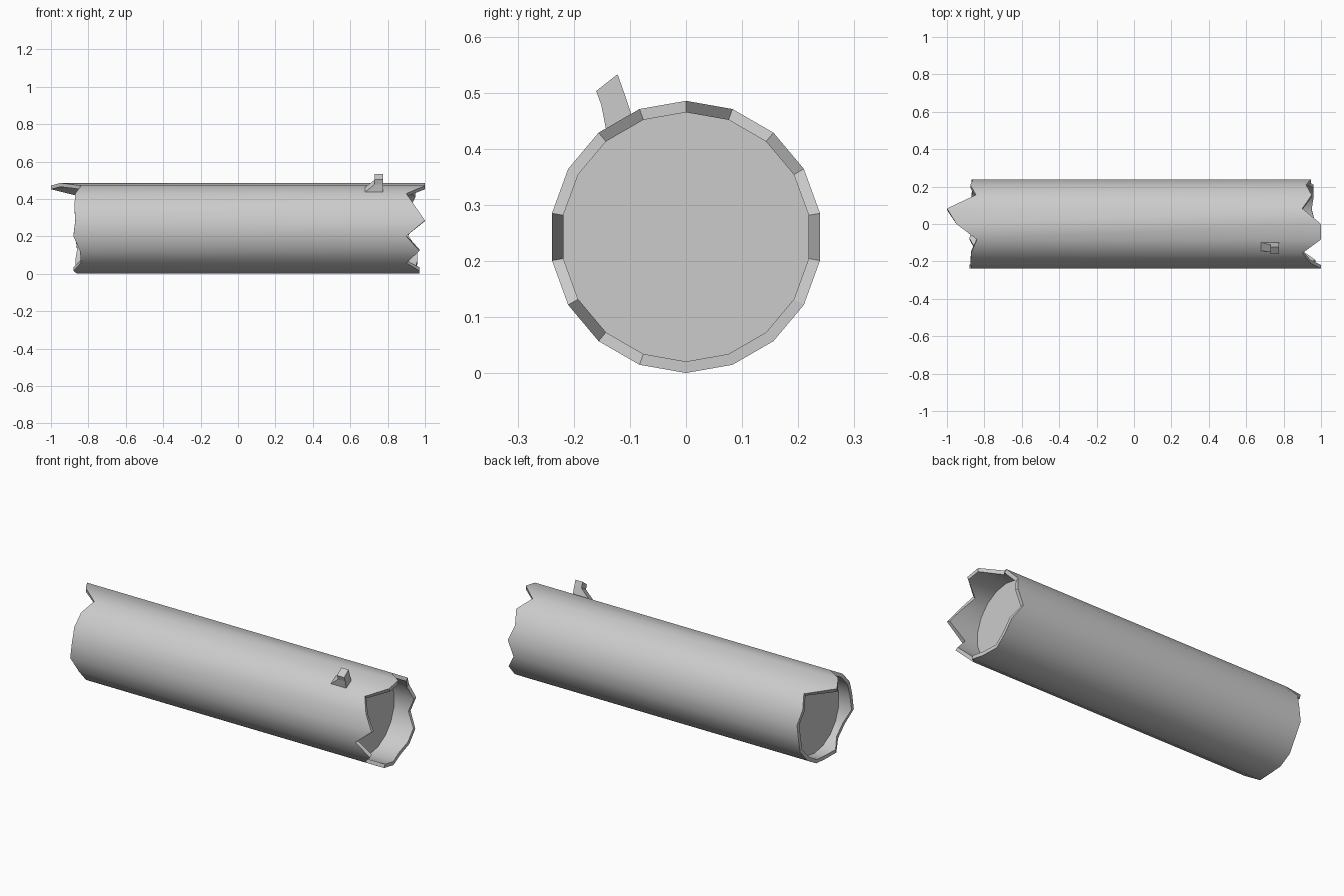
import bpy, bmesh, math

if "Cube" in bpy.data.objects:
    bpy.data.objects.remove(bpy.data.objects["Cube"])

N, CZ, R_OUT, R_IN = 18, 0.243, 0.2425, 0.222
# jagged end positions, stepping 20 degrees from the top towards +y
RIGHT = [1.0, .90, .95, .92, .945, .91, .96, .96, .95, .97, .97, .90, .97, .90, 1.0, .945, .90, 1.0]
LEFT = [-.95, -1.0, -.845, -.875, -.86, -.87, -.86, -.87, -.87, -.86, -.88, -.84, -.845, -.88, -.87, -.875, -.87, -.84]


def ring(bm, r, xs):
    out = []
    for k in range(N):
        a = 2 * math.pi * k / N
        out.append(bm.verts.new((xs[k], r * math.sin(a), CZ + r * math.cos(a))))
    return out


def loft(bm, rings):
    for a, b in zip(rings, rings[1:]):
        n = len(a)
        for i in range(n):
            j = (i + 1) % n
            bm.faces.new((a[i], a[j], b[j], b[i]))
    bm.faces.new(rings[0])
    bm.faces.new(rings[-1])


def finish(bm, name, smooth):
    bmesh.ops.recalc_face_normals(bm, faces=bm.faces[:])
    me = bpy.data.meshes.new(name)
    bm.to_mesh(me)
    bm.free()
    ob = bpy.data.objects.new(name, me)
    bpy.context.collection.objects.link(ob)
    if smooth:
        bpy.ops.object.select_all(action='DESELECT')
        ob.select_set(True)
        bpy.context.view_layer.objects.active = ob
        bpy.ops.object.shade_smooth_by_angle(angle=math.radians(30))


# hollow-ended log: recessed cap, inner wall, splintered rim, bark, and back again
bm = bmesh.new()
loft(bm, [ring(bm, R_IN, [-.80] * N), ring(bm, R_IN, LEFT), ring(bm, R_OUT, LEFT),
          ring(bm, R_OUT, RIGHT), ring(bm, R_IN, RIGHT), ring(bm, R_IN, [.82] * N)])
finish(bm, "log", True)

# broken branch stub: (x start, lower y/z, upper y/z) per section
bm = bmesh.new()
sections = [(.655, (-.139, .42), (-.09, .445)), (.68, (-.143, .437), (-.098, .463)),
            (.73, (-.151, .478), (-.111, .502)), (.73, (-.16, .503), (-.122, .533))]
loft(bm, [[bm.verts.new(p) for p in ((x, *lo), (.775, *lo), (.775, *hi), (x, *hi))]
          for x, lo, hi in sections])
finish(bm, "branch_stub", False)
